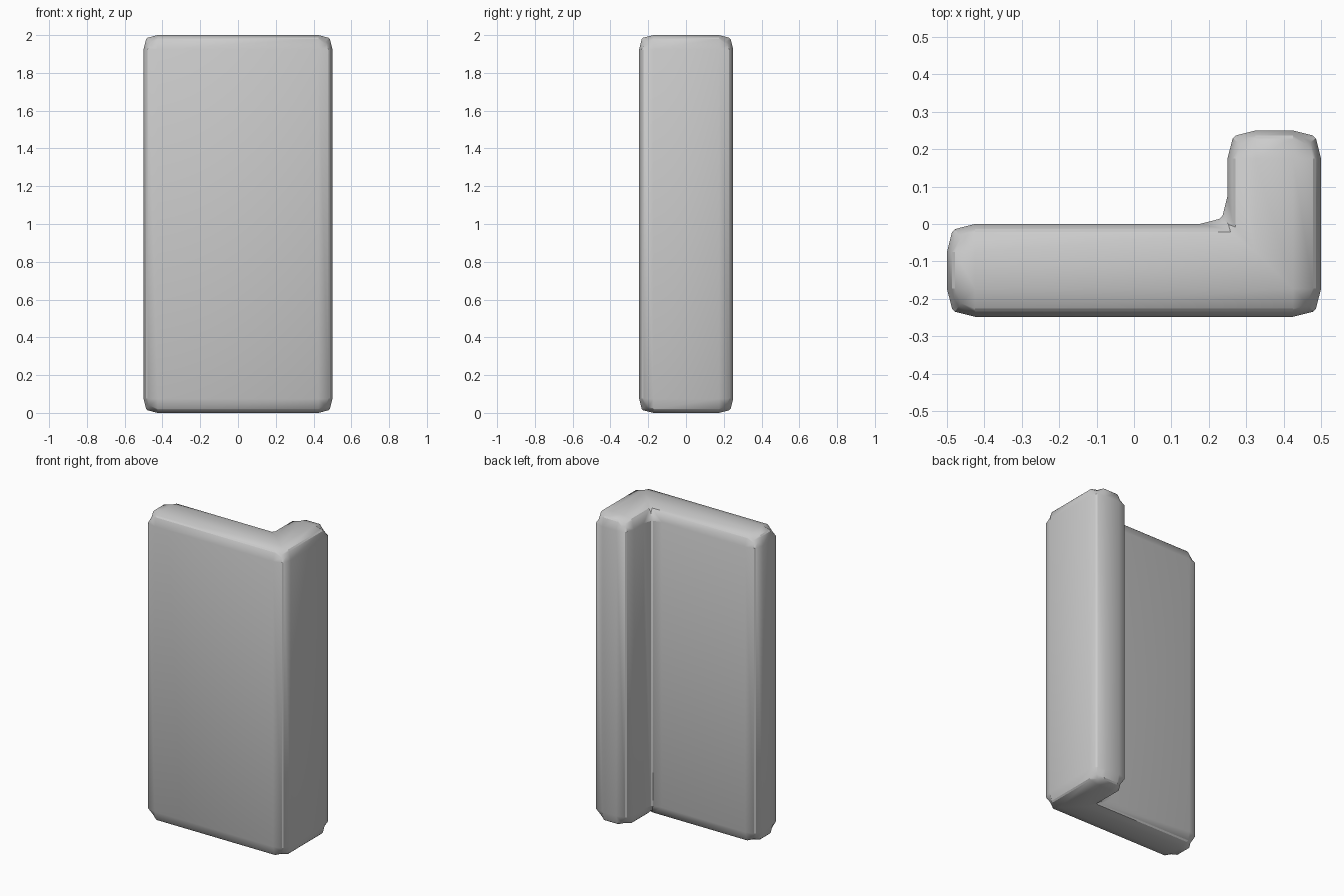
import bpy, bmesh, math

if "Cube" in bpy.data.objects:
    bpy.data.objects.remove(bpy.data.objects["Cube"])

# L-shaped footprint, extruded to full height
outline = [(-0.5, -0.248), (0.5, -0.248), (0.5, 0.25),
           (0.25, 0.25), (0.25, 0.0), (-0.5, 0.0)]
bm = bmesh.new()
base = bm.faces.new([bm.verts.new((x, y, 0)) for x, y in outline])
ext = bmesh.ops.extrude_face_region(bm, geom=[base])
bmesh.ops.translate(bm, vec=(0, 0, 2),
                    verts=[g for g in ext["geom"] if isinstance(g, bmesh.types.BMVert)])
bmesh.ops.recalc_face_normals(bm, faces=bm.faces)
mesh = bpy.data.meshes.new("corner_wall")
bm.to_mesh(mesh)
bm.free()
wall = bpy.data.objects.new("corner_wall", mesh)
bpy.context.collection.objects.link(wall)

# Worn edges: shallow slope, narrow chamfer, shallow slope
bevel = wall.modifiers.new("edges", "BEVEL")
bevel.width = 0.075
bevel.segments = 3
bevel.limit_method = 'ANGLE'
bevel.profile_type = 'CUSTOM'
profile = bevel.custom_profile
for x, y in ((0.82, 0.71), (0.71, 0.82)):
    p = profile.points.add(x, y)
    p.handle_type_1 = p.handle_type_2 = 'VECTOR'
profile.update()

# Smooth faces, crisp chamfer lines
bpy.context.view_layer.objects.active = wall
wall.select_set(True)
bpy.ops.object.modifier_apply(modifier=bevel.name)
bpy.ops.object.shade_smooth_by_angle(angle=math.radians(29))
